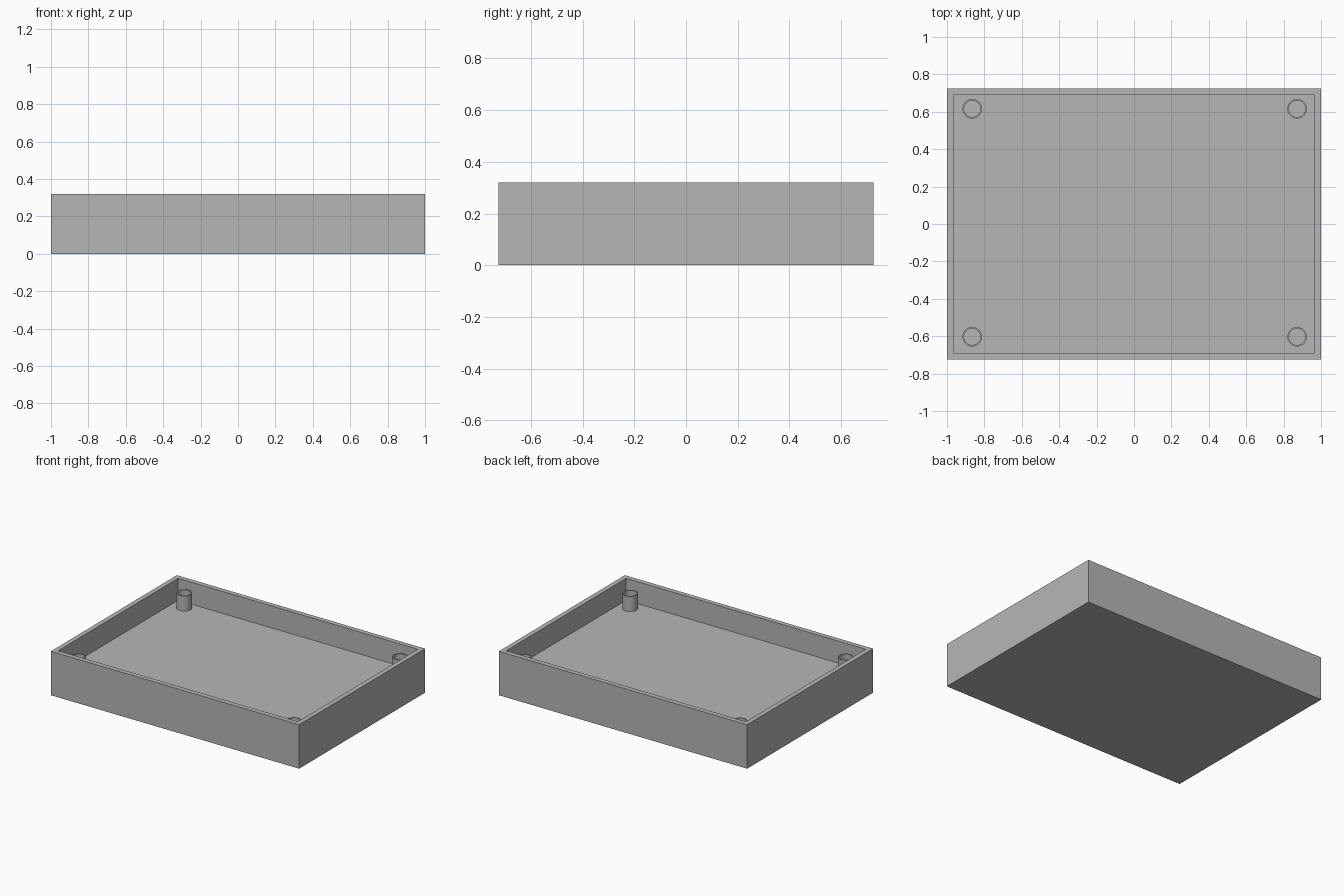
import bpy, bmesh
from math import radians

cube = bpy.data.objects.get("Cube")
if cube:
    bpy.data.objects.remove(cube, do_unlink=True)

HALF_X, HALF_Y, HEIGHT = 1.0, 0.725, 0.32
WALL, FLOOR_Z = 0.035, 0.16
POST_TOP, POST_R, HOLE_R = 0.27, 0.052, 0.044

grey = bpy.data.materials.new("plain grey")
grey.use_nodes = True
colour = (0.47, 0.47, 0.47, 1)
grey.diffuse_color = colour
grey.node_tree.nodes["Principled BSDF"].inputs["Base Color"].default_value = colour


def add_object(name, bm):
    bmesh.ops.recalc_face_normals(bm, faces=bm.faces)
    mesh = bpy.data.meshes.new(name)
    bm.to_mesh(mesh)
    bm.free()
    mesh.materials.append(grey)
    obj = bpy.data.objects.new(name, mesh)
    bpy.context.collection.objects.link(obj)
    return obj


def sink_top(bm, thickness, depth):
    """Inset the top face and push it down into a recess."""
    top = max(bm.faces, key=lambda f: f.calc_center_median().z)
    bmesh.ops.inset_region(bm, faces=[top], thickness=thickness, use_even_offset=True)
    hole = bmesh.ops.extrude_discrete_faces(bm, faces=[top])["faces"][0]
    bmesh.ops.translate(bm, verts=hole.verts, vec=(0, 0, -depth))


# Open tray with a thick floor
bm = bmesh.new()
bmesh.ops.create_cube(bm, size=1)
bmesh.ops.scale(bm, vec=(2 * HALF_X, 2 * HALF_Y, HEIGHT), verts=bm.verts)
bmesh.ops.translate(bm, vec=(0, 0, HEIGHT / 2), verts=bm.verts)
sink_top(bm, WALL, HEIGHT - FLOOR_Z)
add_object("tray", bm)


# Hollow screw posts in the corners
def screw_post(name, x, y):
    bm = bmesh.new()
    height = POST_TOP - FLOOR_Z
    bmesh.ops.create_cone(bm, cap_ends=True, segments=32,
                          radius1=POST_R, radius2=POST_R, depth=height)
    bmesh.ops.translate(bm, vec=(x, y, FLOOR_Z + height / 2), verts=bm.verts)
    sink_top(bm, POST_R - HOLE_R, height - 0.002)
    obj = add_object(name, bm)
    bpy.ops.object.select_all(action="DESELECT")
    obj.select_set(True)
    bpy.context.view_layer.objects.active = obj
    bpy.ops.object.shade_smooth_by_angle(angle=radians(30))


for side, x in (("left", 0.872), ("right", -0.865)):
    for end, y in (("front", -0.603), ("back", 0.616)):
        screw_post(f"{end}_{side}_post", x, y)
